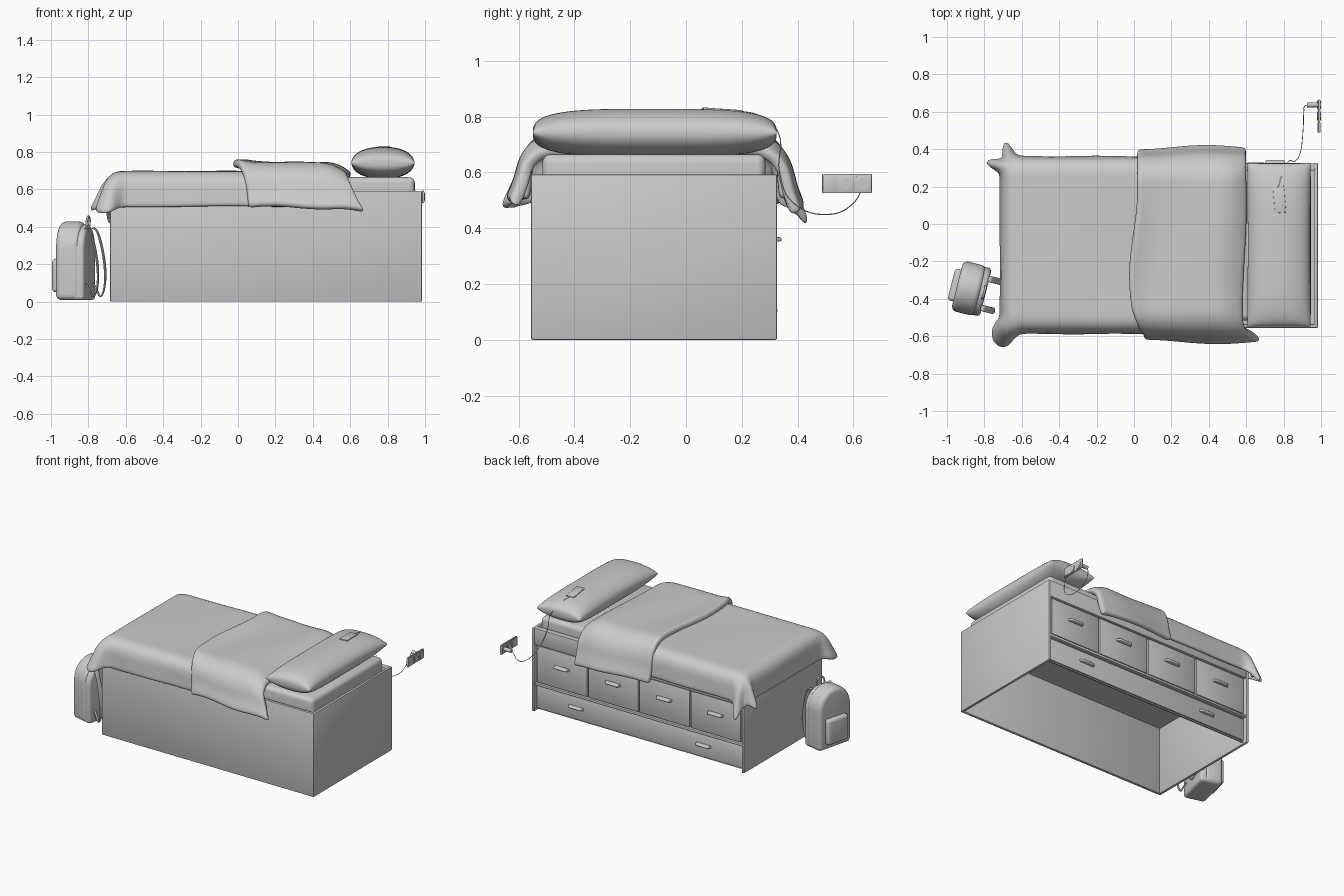
import bpy, bmesh
from math import sin, cos, pi, hypot, radians
from mathutils import Matrix, Vector

if "Cube" in bpy.data.objects:
    bpy.data.objects.remove(bpy.data.objects["Cube"])


def finish(name, bm, angle=40, loc=(0, 0, 0), rot=(0, 0, 0)):
    if angle < 180:
        bmesh.ops.recalc_face_normals(bm, faces=bm.faces[:])
    me = bpy.data.meshes.new(name)
    bm.to_mesh(me)
    bm.free()
    ob = bpy.data.objects.new(name, me)
    bpy.context.collection.objects.link(ob)
    ob.location, ob.rotation_euler = loc, rot
    bpy.ops.object.select_all(action='DESELECT')
    ob.select_set(True)
    bpy.context.view_layer.objects.active = ob
    bpy.ops.object.shade_smooth_by_angle(angle=radians(angle))
    return ob


def box(name, lo, hi, bevel=0.004, seg=2, loc=(0, 0, 0), rot=(0, 0, 0)):
    bm = bmesh.new()
    lo, hi = Vector(lo), Vector(hi)
    m = Matrix.Translation((lo + hi) / 2) @ Matrix.Diagonal((*(hi - lo), 1))
    bmesh.ops.create_cube(bm, size=1, matrix=m)
    if bevel:
        bmesh.ops.bevel(bm, geom=bm.edges[:], offset=bevel, segments=seg, profile=0.5, affect='EDGES')
    return finish(name, bm, 40, loc, rot)


def sheet(name, nx, ny, fn, thick, levels=2, **kw):
    """Cloth: a grid mapped by fn(u, v), thickened inward and smoothed."""
    bm = bmesh.new()
    bmesh.ops.create_grid(bm, x_segments=nx, y_segments=ny, size=0.5)
    for v in bm.verts:
        v.co = fn(v.co.x + 0.5, v.co.y + 0.5)
    ob = finish(name, bm, 180, **kw)
    so = ob.modifiers.new("thickness", 'SOLIDIFY')
    so.thickness, so.offset = thick, -1
    sub = ob.modifiers.new("smooth", 'SUBSURF')
    sub.levels = sub.render_levels = levels
    return ob


def tube(name, pts, radius, loc=(0, 0, 0), rot=(0, 0, 0)):
    cu = bpy.data.curves.new(name, 'CURVE')
    cu.dimensions, cu.bevel_depth, cu.bevel_resolution, cu.resolution_u = '3D', radius, 2, 6
    cu.use_fill_caps = True
    sp = cu.splines.new('BEZIER')
    sp.bezier_points.add(len(pts) - 1)
    for p, co in zip(sp.bezier_points, pts):
        p.co, p.handle_left_type, p.handle_right_type = co, 'AUTO', 'AUTO'
    ob = bpy.data.objects.new(name, cu)
    bpy.context.collection.objects.link(ob)
    ob.location, ob.rotation_euler = loc, rot


# Bed carcass, open underneath
box("foot_panel", (-0.684, -0.555, 0), (-0.664, 0.327, 0.592), 0.006)
box("head_panel", (0.964, -0.555, 0), (0.984, 0.327, 0.592), 0.006)
box("side_panel", (-0.68, -0.555, 0), (0.98, -0.535, 0.592))
box("drawer_backing", (-0.67, 0.285, 0.012), (0.97, 0.295, 0.58), 0)
box("platform", (-0.67, -0.54, 0.48), (0.97, 0.29, 0.5), 0)
box("top_rail", (-0.668, 0.285, 0.475), (0.968, 0.324, 0.592))
box("middle_rail", (-0.668, 0.29, 0.185), (0.968, 0.32, 0.203))


def handle(name, x, y, z):
    bm = bmesh.new()
    bmesh.ops.create_cube(bm, size=1, matrix=Matrix.Diagonal((0.125, 0.03, 0.02, 1)))
    for v in bm.verts:
        if v.co.y > 0:
            v.co.x *= 0.75
            v.co.z *= 0.7
    bmesh.ops.bevel(bm, geom=bm.edges[:], offset=0.005, segments=2, profile=0.5, affect='EDGES')
    finish(name, bm, 40, (x, y, z))


# Four upper drawers and one long lower drawer with two handles
for i in range(4):
    cx = 0.15 + 0.403 * (i - 1.5)
    box(f"upper_drawer_{i+1}", (cx - 0.197, 0.29, 0.208), (cx + 0.197, 0.316, 0.47), 0.005)
    handle(f"upper_handle_{i+1}", cx, 0.328, 0.36)
box("lower_drawer", (-0.66, 0.288, 0.02), (0.96, 0.304, 0.178), 0.004)
for i, cx in enumerate((-0.35, 0.65)):
    handle(f"lower_handle_{i+1}", cx, 0.313, 0.105)

box("mattress", (-0.65, -0.515, 0.495), (0.945, 0.285, 0.665), 0.03, 4)


def drape(o, r, slope):
    """Outward run and drop after o units of cloth past an edge."""
    q = r * pi / 2
    if o < q:
        return r * sin(o / r), r * (1 - cos(o / r))
    return r + slope * (o - q), r + (o - q)


# Duvet with flared corners at the foot
def duvet(u, v):
    L = 0.235
    px, py = -0.63 - L + (1.1 + L) * u, -0.5 - L + (0.775 + 2 * L) * v
    ox, oy = max(0, -0.63 - px), max(0, -0.5 - py, py - 0.275)
    x, y, s = max(px, -0.63), min(max(py, -0.5), 0.275), 1 if py > 0 else -1
    z = 0.697 + 0.003 * sin(7 * px + 2) * sin(6 * py)
    o = max(ox, oy)
    if o == 0:
        return Vector((x, y, z))
    h, d = drape(o, 0.08, 0.1)
    n, a, t = hypot(ox, oy), oy / (ox + oy), (o / L) ** 1.2
    lobe = 0.25 * sin(pi * a) + 0.75 * sin(2 * pi * a) ** 2 if s > 0 else sin(pi * a ** 1.4)
    h += t * (0.1 if s > 0 else 0.095) * lobe + t * 0.002 * sin(14 * px + 9 * py)
    d += t * lobe * ((0.1 if a > 0.5 else 0.02) if s > 0 else 0.03)
    return Vector((x - h * ox / n, y + s * h * oy / n, z - d))


sheet("duvet", 36, 32, duvet, 0.03, 2)


# Folded blanket lying across the bed
def blanket(u, v):
    L = 0.32
    py = -0.458 - L + (0.696 + 2 * L) * v
    s = 1 if py > 0 else -1
    o = max(0, -0.458 - py, py - 0.238)
    h, d = drape(o, 0.145, 0.38)
    t = o / L
    xl = 0.0 + 0.02 * sin(7 * py + 0.4) + 0.035 * t
    xr = 0.6 + 0.012 * sin(5 * py + 1) + (0.085 if s < 0 else 0.01) * t ** 2
    z = 0.745 + 0.02 * max(0, 1 - u / 0.25) ** 2 * (1 - t) + 0.004 * sin(9 * u) * sin(6 * py)
    z -= 0.06 * (max(0, u - 0.75) / 0.25) ** 2 * (1 - 0.7 * t)
    h += 0.012 * t * sin(5 * u - 1.6)
    return Vector((xl + (xr - xl) * u, min(max(py, -0.458), 0.238) + s * h,
                   z - d + t * (0.006 * sin(6 * u) - (0.03 if s > 0 else 0.0))))


sheet("folded_blanket", 18, 36, blanket, 0.045)

# Pillow: two bulging halves welded at the seam
bm = bmesh.new()
for side in (1, -1):
    g = bmesh.ops.create_grid(bm, x_segments=28, y_segments=48, size=1)["verts"]
    for p in g:
        a, b = sin(p.co.x * pi / 2), sin(p.co.y * pi / 2)
        bulge = max(0, 1 - abs(a) ** 2.2) ** 0.46 * max(0, 1 - abs(b) ** 3.6) ** 0.34
        p.co = (0.775 + 0.17 * a * (0.98 + 0.02 * b * b), -0.112 + 0.437 * b, 0.742 + side * 0.086 * bulge)
bmesh.ops.remove_doubles(bm, verts=bm.verts[:], dist=0.0003)
finish("pillow", bm, 100)

# Phone, charging cable, wall outlet and plug
box("phone", (-0.03, -0.07, -0.004), (0.03, 0.07, 0.004), 0.002, 2, (0.778, 0.13, 0.824), (radians(-4), 0, radians(5)))
tube("charging_cable", [(0.772, 0.198, 0.819), (0.79, 0.26, 0.805), (0.825, 0.332, 0.74), (0.86, 0.335, 0.6),
                        (0.89, 0.385, 0.49), (0.905, 0.52, 0.45), (0.908, 0.6, 0.49), (0.915, 0.632, 0.545),
                        (0.93, 0.637, 0.56)], 0.002)
box("outlet_plate", (0.985, 0.488, 0.526), (0.994, 0.666, 0.594), 0.002)


def disc(name, y, z, x, radius, depth):
    bm = bmesh.new()
    bmesh.ops.create_cone(bm, cap_ends=True, segments=24, radius1=radius, radius2=radius, depth=depth,
                          matrix=Matrix.Translation((x, y, z)) @ Matrix.Rotation(pi / 2, 4, 'Y'))
    return finish(name, bm)


for i, y in enumerate((0.517, 0.577, 0.637)):
    box(f"outlet_module_{i+1}", (0.981, y - 0.027, 0.533), (0.997, y + 0.027, 0.587), 0.001)
    if i:
        disc(f"socket_{i}", y, 0.56, 0.989, 0.02, 0.022)
disc("plug", 0.637, 0.56, 0.953, 0.013, 0.055)

# Backpack, turned slightly and standing at the foot of the bed
BAG = dict(loc=(-0.868, -0.348, 0), rot=(0, 0, radians(-14)))


def arch(name, w, z0, zs, z1, x0, x1, bevel, seg=5):
    """Arched outline in y-z, extruded along x with rounded rims."""
    pts = [(-w, z0), (w, z0)] + [(w * cos(pi * k / 20), zs + (z1 - zs) * sin(pi * k / 20)) for k in range(21)]
    bm = bmesh.new()
    f = bm.faces.new([bm.verts.new((x0, y, z)) for y, z in pts])
    e = bmesh.ops.extrude_face_region(bm, geom=[f])["geom"]
    bmesh.ops.translate(bm, verts=[g for g in e if isinstance(g, bmesh.types.BMVert)], vec=(x1 - x0, 0, 0))
    rims = [e for e in bm.edges if abs(e.verts[0].co.x - e.verts[1].co.x) < 1e-5
            or max(v.co.z for v in e.verts) < z0 + 0.01]
    bmesh.ops.bevel(bm, geom=rims, offset=bevel, segments=seg, profile=0.5, affect='EDGES', clamp_overlap=True)
    return finish(name, bm, 50, **BAG)


arch("backpack_body", 0.138, 0.008, 0.28, 0.428, -0.08, 0.05, 0.03)
arch("backpack_back_pad", 0.132, 0.008, 0.275, 0.412, 0.0, 0.078, 0.02)
box("backpack_pocket", (-0.112, -0.088, 0.05), (-0.06, 0.088, 0.23), 0.02, 4, **BAG)
tube("backpack_handle", [(0.065, -0.03, 0.39), (0.07, -0.028, 0.44), (0.07, 0, 0.456), (0.07, 0.028, 0.44),
                         (0.065, 0.03, 0.39)], 0.006, **BAG)
# Shoulder straps as thin ribbons
STRAP = [(0.07, 0.395), (0.095, 0.4), (0.12, 0.34), (0.138, 0.26), (0.15, 0.18), (0.15, 0.09), (0.132, 0.025),
         (0.11, 0.02), (0.095, 0.06), (0.07, 0.1)]
for side, y in (("left", 0.075), ("right", -0.085)):
    def strap(u, v, y=y):
        k = round(u * 9)
        w = 0.036 if k < 5 else 0.018
        return Vector((STRAP[k][0], y + (v - 0.5) * w, STRAP[k][1]))
    sheet(f"backpack_strap_{side}", 9, 2, strap, 0.01, 2, **BAG)
